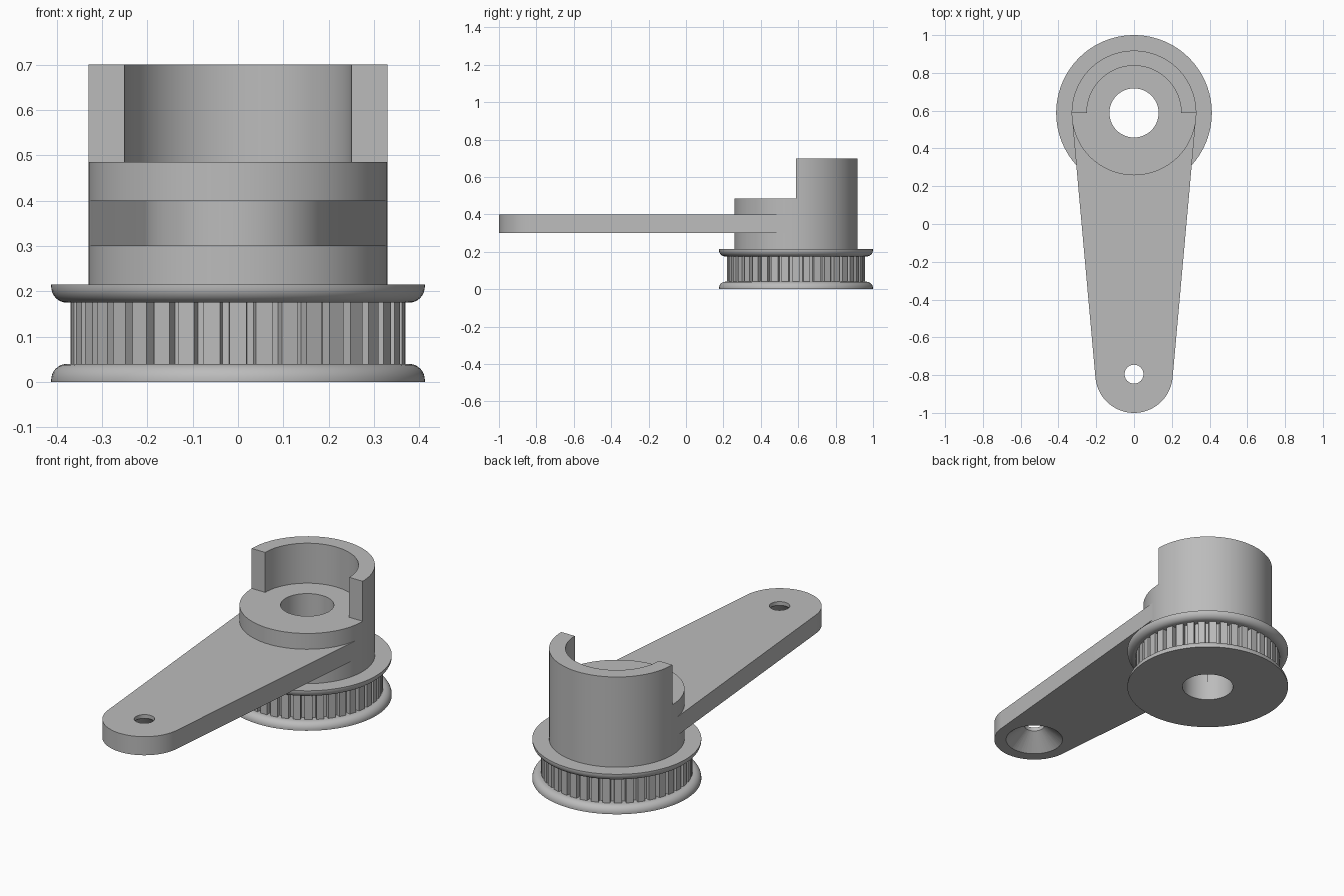
import bpy, bmesh
from math import cos, sin, pi, asin, radians

if "Cube" in bpy.data.objects:
    bpy.data.objects.remove(bpy.data.objects["Cube"])

HUB_Y, PIN_Y = 0.588, -0.795
BORE, HUB_R, PIN_R = 0.13, 0.33, 0.205
SEGMENTS = 96

grey = bpy.data.materials.new("plain_grey")
grey.use_nodes = True
grey.diffuse_color = (0.5, 0.5, 0.5, 1)
grey.node_tree.nodes["Principled BSDF"].inputs["Base Color"].default_value = (0.5, 0.5, 0.5, 1)


def finish(name, bm, y=0):
    bmesh.ops.recalc_face_normals(bm, faces=bm.faces)
    mesh = bpy.data.meshes.new(name)
    bm.to_mesh(mesh)
    bm.free()
    mesh.materials.append(grey)
    obj = bpy.data.objects.new(name, mesh)
    bpy.context.collection.objects.link(obj)
    obj.location.y = y
    return obj


def smooth(obj):
    bpy.ops.object.select_all(action="DESELECT")
    obj.select_set(True)
    bpy.context.view_layer.objects.active = obj
    bpy.ops.object.shade_smooth_by_angle(angle=radians(25))


def lathe(name, profile, y, sweep=2 * pi):
    """Revolve a closed (radius, z) profile about a vertical axis."""
    bm = bmesh.new()
    full = sweep > 6
    steps = SEGMENTS if full else SEGMENTS // 2
    rings = []
    for i in range(steps if full else steps + 1):
        a = sweep * i / steps
        rings.append([bm.verts.new((r * cos(a), r * sin(a), z)) for r, z in profile])
    n = len(profile)
    for i in range(steps):
        p, q = rings[i], rings[(i + 1) % len(rings)]
        for j in range(n):
            k = (j + 1) % n
            bm.faces.new((p[j], q[j], q[k], p[k]))
    if not full:
        bm.faces.new(rings[0])
        bm.faces.new(rings[-1])
    obj = finish(name, bm, y)
    smooth(obj)
    return obj


def prism(name, outline, z0, z1, y=0):
    """Extrude a flat outline from z0 up to z1."""
    bm = bmesh.new()
    face = bm.faces.new([bm.verts.new((px, py, z0)) for px, py in outline])
    top = bmesh.ops.extrude_face_region(bm, geom=[face])["geom"]
    bmesh.ops.translate(bm, vec=(0, 0, z1 - z0),
                        verts=[v for v in top if isinstance(v, bmesh.types.BMVert)])
    return finish(name, bm, y)


def cut(obj, cutter):
    cutter.hide_render = True
    bpy.context.view_layer.objects.active = obj
    mod = obj.modifiers.new("cut", "BOOLEAN")
    mod.operation, mod.solver, mod.object = "DIFFERENCE", "EXACT", cutter
    bpy.ops.object.modifier_apply(modifier=mod.name)
    bpy.data.objects.remove(cutter)


def rect(r0, r1, z0, z1):
    return [(r0, z0), (r1, z0), (r1, z1), (r0, z1)]


# Pulley flanges: flat outer side, rounded edge towards the teeth
arc = [(0.377 + 0.035 * cos(a), 0.005 + 0.035 * sin(a))
       for a in (i * pi / 16 for i in range(9))]
lower = [(BORE, 0), (0.412, 0)] + arc + [(BORE, 0.04)]
lathe("lower_flange", lower, HUB_Y)
lathe("upper_flange", [(r, 0.215 - z) for r, z in lower], HUB_Y)

# Toothed belt ring
TEETH = 40
tooth = [(-0.32, 0.37), (0.32, 0.37), (0.36, 0.345), (0.64, 0.345)]
outline = []
for i in range(TEETH):
    for offset, r in tooth:
        a = 2 * pi * (i + offset) / TEETH
        outline.append((r * cos(a), r * sin(a)))
ring = prism("toothed_ring", outline, 0.03, 0.185, HUB_Y)
cut(ring, lathe("ring_bore_cutter", rect(0.001, BORE, -0.1, 0.3), HUB_Y))
bore = lathe("bore_sleeve", rect(BORE, 0.2, 0.001, 0.48), HUB_Y)

# Hub and the half-round wall standing on its back
lathe("hub", rect(BORE, HUB_R, 0.21, 0.485), HUB_Y)
lathe("half_round_wall", rect(0.25, HUB_R, 0.48, 0.70), HUB_Y, pi)

# Tapered arm: hull of the hub circle and the rounded tip
tilt = asin((HUB_R - PIN_R) / (HUB_Y - PIN_Y))
N = 48
outline = []
for cy, r, start, sweep in ((HUB_Y, HUB_R - 0.001, -tilt, pi + 2 * tilt),
                            (PIN_Y, PIN_R, pi + tilt, pi - 2 * tilt)):
    for i in range(N + 1):
        a = start + sweep * i / N
        outline.append((r * cos(a), cy + r * sin(a)))
arm = prism("arm", outline, 0.30, 0.40)
cut(arm, lathe("arm_bore_cutter", rect(0.001, 0.2, 0.2, 0.5), HUB_Y))

# Countersunk screw hole in the arm tip
bm = bmesh.new()
rings = [[bm.verts.new((r * cos(2 * pi * i / 64), r * sin(2 * pi * i / 64), z))
          for i in range(64)]
         for r, z in ((0.145, 0.25), (0.145, 0.30), (0.05, 0.38), (0.05, 0.45))]
for p, q in zip(rings, rings[1:]):
    for i in range(64):
        j = (i + 1) % 64
        bm.faces.new((p[i], p[j], q[j], q[i]))
bm.faces.new(rings[0])
bm.faces.new(rings[-1])
cut(arm, finish("countersink_cutter", bm, PIN_Y))
smooth(arm)
